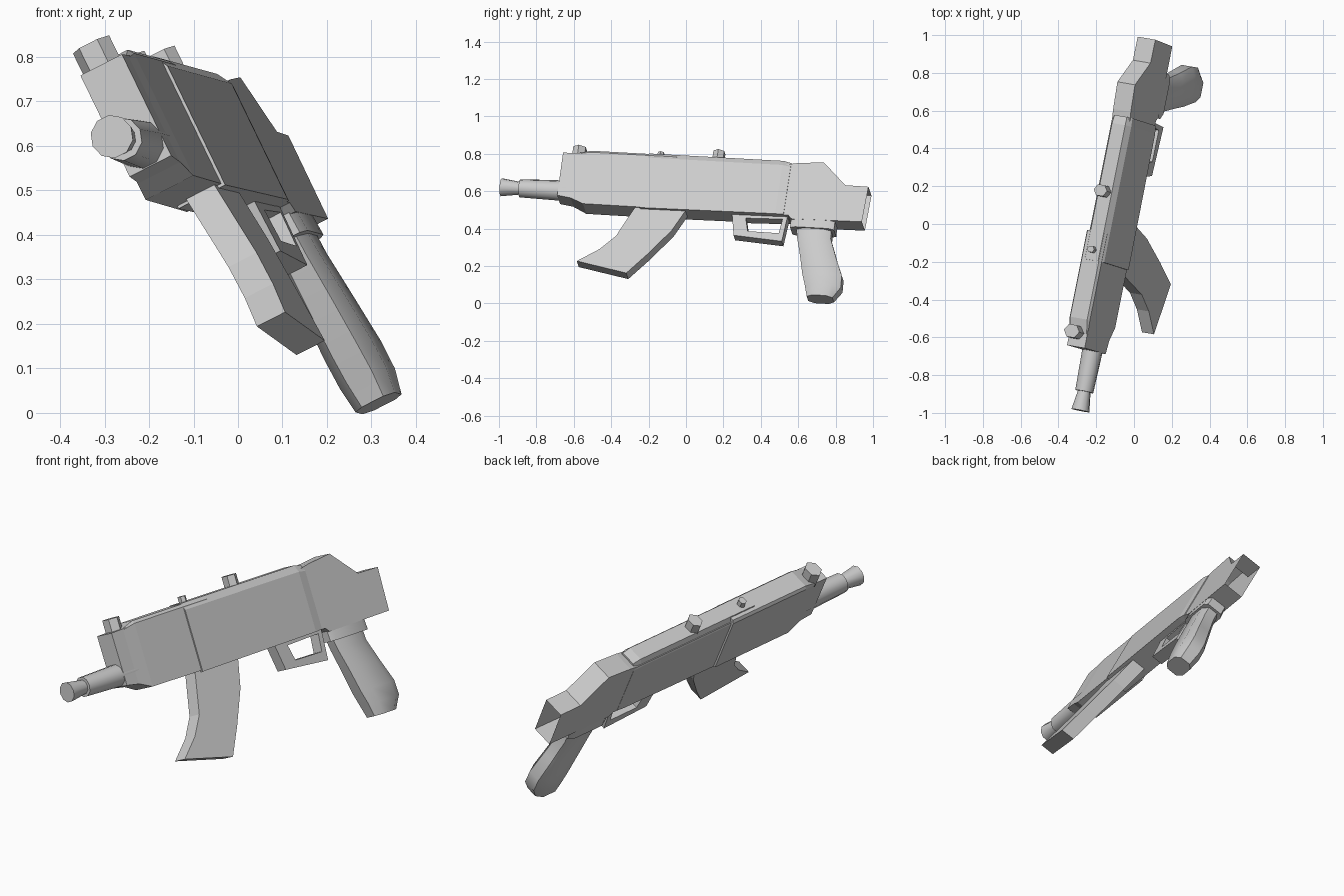
import bpy, bmesh, math
from mathutils import Matrix, Vector

if "Cube" in bpy.data.objects:
    bpy.data.objects.remove(bpy.data.objects["Cube"])

# Local frame: x = thickness, y = muzzle to rear, z = up; tilted in the world
U = Vector((.196, .979, -.054)).normalized()
W = Vector((-.432, .136, .892))
W = (W - U * W.dot(U)).normalized()
V = U.cross(W)
FRAME = Matrix.Translation((-.084, .009, .566)) @ Matrix((V, U, W)).transposed().to_4x4()


def finish(name, bm, smooth=None, open_face=None):
    bmesh.ops.recalc_face_normals(bm, faces=bm.faces)
    if open_face is not None:
        bmesh.ops.delete(bm, geom=[open_face], context='FACES')
    me = bpy.data.meshes.new(name)
    bm.to_mesh(me)
    bm.free()
    ob = bpy.data.objects.new(name, me)
    bpy.context.collection.objects.link(ob)
    ob.matrix_world = FRAME
    if smooth:
        bpy.ops.object.select_all(action='DESELECT')
        ob.select_set(True)
        bpy.context.view_layer.objects.active = ob
        bpy.ops.object.shade_smooth_by_angle(angle=math.radians(smooth))
    return ob


def loft(name, rings, smooth=None, open_side=None):
    """Skin a list of equal-length rings and cap both ends."""
    bm = bmesh.new()
    vs = [[bm.verts.new(p) for p in r] for r in rings]
    n = len(vs[0])
    opened = None
    for a, b in zip(vs, vs[1:]):
        for i in range(n):
            f = bm.faces.new((a[i], a[(i + 1) % n], b[(i + 1) % n], b[i]))
            if i == open_side:
                opened = f
    bm.faces.new(vs[0])
    bm.faces.new(vs[-1])
    return finish(name, bm, smooth, opened)


def plate(name, profile, half, shift=lambda w: 0, open_side=None):
    """Side profile (u, w) given a thickness."""
    return loft(name, [[(s * half + shift(w), u, w) for u, w in profile] for s in (-1, 1)],
                open_side=open_side)


def section(u, v0, v1, w0, w1, cu, cw):
    """Body cross-section with chamfered upper edges."""
    return [(v0, u, w0), (v1, u, w0), (v1, u, w1 - cw), (v1 - cu, u, w1),
            (v0 + cu, u, w1), (v0, u, w1 - cw)]


# Core body with open rear end
plate('body', [(-.697, -.055), (-.60, -.07), (-.56, -.092), (.57, -.097), (.59, -.118),
               (.975, -.113), (.982, .097), (.855, .099), (.72, .228), (.575, .214),
               (.53, .205), (-.55, .205), (-.70, .20)], .053, open_side=5)

# Handguard and receiver cover
loft('handguard', [section(-.625, -.055, .053, -.065, .203, .004, .006),
                   section(-.55, -.066, .056, -.098, .224, .010, .014),
                   section(-.08, -.066, .056, -.100, .224, .010, .014)])
loft('receiver_cover', [section(-.235, -.056, .063, -.106, .228, .02, .034),
                        section(.50, -.056, .063, -.098, .228, .02, .034),
                        section(.545, -.054, .057, -.096, .218, .018, .03)])

# Curved magazine, leaning slightly to one side
plate('magazine', [(-.268, -.05), (-.268, -.10), (-.34, -.29), (-.415, -.38), (-.525, -.465),
                   (-.245, -.525), (-.15, -.395), (-.045, -.235), (.01, -.10), (.01, -.05)],
      .036, shift=lambda w: .01 + .16 * (-w - .1))


# Barrel and flared muzzle
def circle(u, r, n=10):
    return [(r * math.cos(2 * math.pi * i / n), u, r * math.sin(2 * math.pi * i / n))
            for i in range(n)]


loft('barrel', [circle(-.60, .055), circle(-.70, .055), circle(-.915, .049)], 40)
loft('muzzle', [circle(-.90, .033), circle(-.92, .035), circle(-1.018, .049)], 40)


# Sights on top
def peg(name, u, r, w0, w1, v=0):
    loft(name, [[(v + r * math.cos(a), u + .85 * r * math.sin(a), w)
                 for a in (math.pi / 3 * i for i in range(6))] for w in (w0, w1)])


peg('front_sight', -.625, .046, .18, .262, -.012)
peg('rear_sight', .135, .04, .20, .279)
peg('top_pin', -.18, .022, .20, .256)

# Trigger guard: four-sided frame
outer = [(.257, -.08), (.286, -.224), (.552, -.244), (.565, -.07)]
inner = [(.338, -.118), (.359, -.195), (.529, -.197), (.538, -.112)]
bm = bmesh.new()
o, n = [[[bm.verts.new((s * .03, u, w)) for u, w in loop] for s in (-1, 1)]
        for loop in (outer, inner)]
for i in range(4):
    j = (i + 1) % 4
    for a, b in ((o[0], o[1]), (o[1], n[1]), (n[1], n[0]), (n[0], o[0])):
        bm.faces.new((a[i], a[j], b[j], b[i]))
finish('trigger_guard', bm, 40)


# Pistol grip and its collar
def oval(c, hu, hv, w, k=.55):
    pts = [(1, -k), (1, k), (k, 1), (-k, 1), (-1, k), (-1, -k), (-k, -1), (k, -1)]
    return [(hv * x, c + hu * y, w) for x, y in pts]


loft('grip_collar', [oval(.705, .12, .05, -.08, .75), oval(.708, .12, .055, -.165, .75)], 30)
loft('grip', [oval(.71, .098, .045, -.12), oval(.722, .092, .047, -.21),
              oval(.76, .098, .053, -.32), oval(.798, .108, .058, -.43),
              oval(.812, .098, .058, -.50), oval(.802, .07, .050, -.562)], 50)
